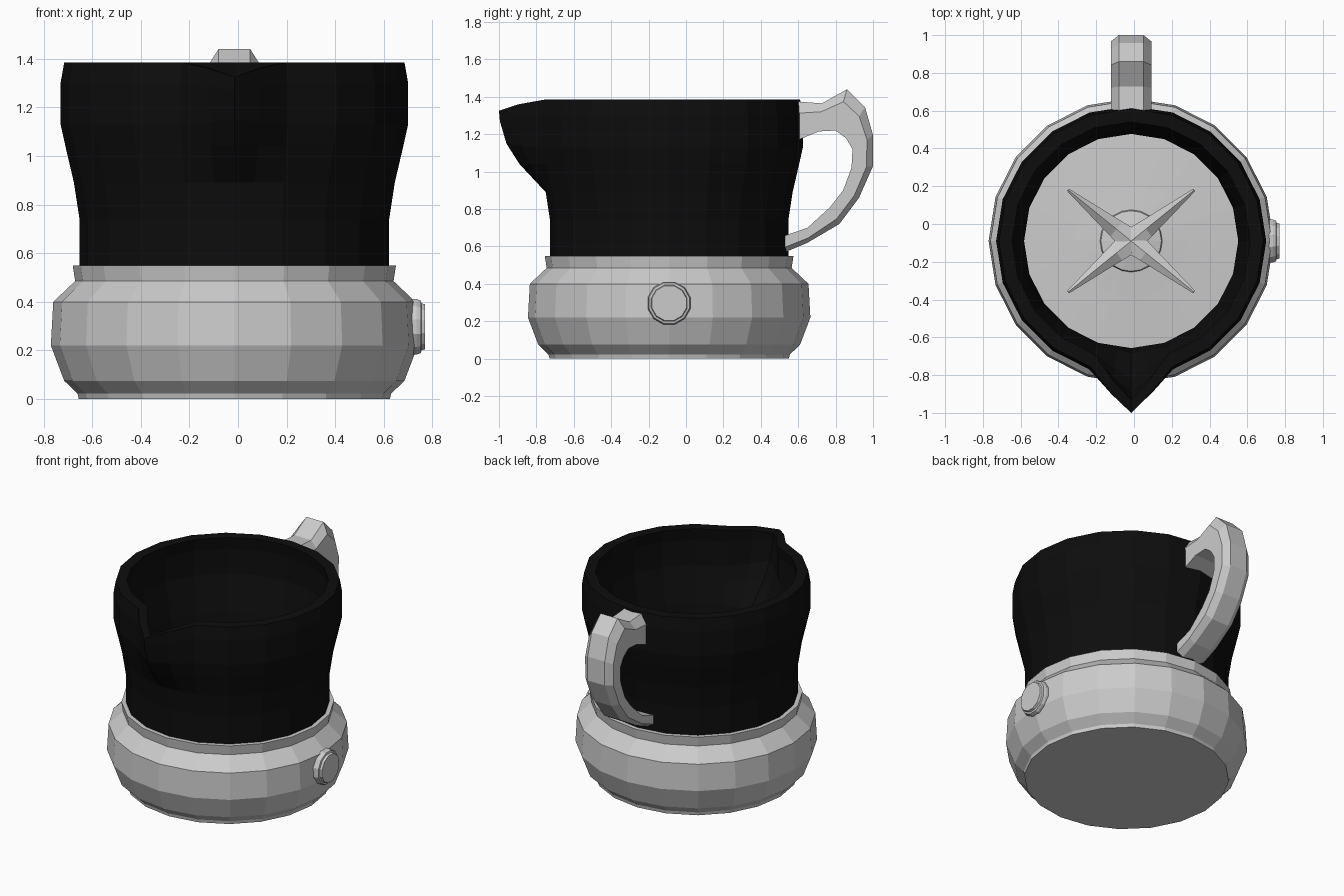
import bpy, bmesh
from math import sin, cos, radians, pi
from mathutils import Vector

if "Cube" in bpy.data.objects:
    bpy.data.objects.remove(bpy.data.objects["Cube"])

CX, CY = -0.015, -0.09      # axis of the round body


def loft(name, rings, wrap=False, material=None):
    """Skin a list of equal-length point rings; cap the ends or wrap round."""
    bm = bmesh.new()
    vs = [[bm.verts.new(p) for p in ring] for ring in rings]
    n = len(vs[0])
    pairs = list(zip(vs, vs[1:])) + ([(vs[-1], vs[0])] if wrap else [])
    for a, b in pairs:
        for i in range(n):
            j = (i + 1) % n
            bm.faces.new((a[i], a[j], b[j], b[i]))
    if not wrap:
        bm.faces.new(vs[0])
        bm.faces.new(vs[-1])
    bmesh.ops.recalc_face_normals(bm, faces=bm.faces)
    mesh = bpy.data.meshes.new(name)
    bm.to_mesh(mesh)
    bm.free()
    obj = bpy.data.objects.new(name, mesh)
    bpy.context.collection.objects.link(obj)
    if material:
        mesh.materials.append(material)
    return obj


def circle(r, z, n=20):
    return [(CX + r * sin(2 * pi * i / n), CY - r * cos(2 * pi * i / n), z) for i in range(n)]


black = bpy.data.materials.new("black_glass")
black.diffuse_color = (0.004, 0.004, 0.004, 1)
black.use_nodes = True
black.node_tree.nodes["Principled BSDF"].inputs["Base Color"].default_value = black.diffuse_color

# Motor base with a shallow domed floor inside the jug
base = [(0.64, 0), (0.645, 0.022), (0.70, 0.075), (0.755, 0.22), (0.745, 0.40),
        (0.655, 0.485), (0.665, 0.55), (0.57, 0.55), (0.30, 0.565), (0.17, 0.575)]
loft("motor_base", [circle(r, z) for r, z in base])

# Blade hub and four crossed blades
loft("blade_hub", [circle(0.17, 0.56), circle(0.16, 0.59), circle(0.07, 0.61), circle(0.06, 0.66)])
for k, ang in enumerate((39, 141, 219, 321)):
    d = Vector((cos(radians(ang)), sin(radians(ang)), 0))
    s = Vector((-d.y, d.x, 0))
    rings = []
    for dist, half, z in ((0, 0.065, 0.65), (0.10, 0.05, 0.66), (0.43, 0.008, 0.73)):
        c = Vector((CX, CY, z)) + d * dist
        rings.append([c - s * half, c + s * half, c + Vector((0, 0, 0.02))])
    loft(f"blade_{k + 1}", rings)


# Jug: 20-sided wall with a pulled-out pouring spout at the front
def jug_ring(r, z, pull, drop):
    pts = []
    for a in [0, 7.4] + [18 * i for i in range(1, 20)] + [352.6]:
        rr, zz = r, z
        if a == 0:
            rr, zz = r + pull, z - drop
        elif a in (7.4, 352.6):
            rr, zz = r * 0.988 + pull * 0.58, z - drop * 0.42
        t = radians(a)
        pts.append((CX + rr * sin(t), CY - rr * cos(t), zz))
    return pts


wall = [(0.637, 0.54, 0, 0), (0.637, 0.74, 0, 0), (0.66, 0.89, 0, 0), (0.695, 1.04, 0.105, 0),
        (0.715, 1.13, 0.155, -0.02), (0.715, 1.30, 0.19, 0.03), (0.70, 1.385, 0.21, 0.06)]
outer = [jug_ring(*w) for w in wall]
inner = [jug_ring(r - 0.07, z, p, d) for r, z, p, d in reversed(wall)]
loft("jug", outer + inner, wrap=True, material=black)

# Handle: outer and inner side-view outlines, chamfered on the outside
out_line = [(0.59, 1.375), (0.727, 1.365), (0.86, 1.44), (0.957, 1.345), (1.0, 1.195),
            (1.0, 1.03), (0.925, 0.86), (0.82, 0.72), (0.65, 0.62), (0.52, 0.565)]
in_line = [(0.59, 1.165), (0.71, 1.215), (0.80, 1.22), (0.855, 1.18), (0.89, 1.12),
           (0.885, 1.02), (0.84, 0.90), (0.77, 0.81), (0.65, 0.70), (0.52, 0.655)]
sections = []
for o, i in zip(out_line, in_line):
    o, i = Vector((CX, *o)), Vector((CX, *i))
    m = o.lerp(i, 0.3)
    w, c = Vector((0.107, 0, 0)), Vector((0.065, 0, 0))
    sections.append([o - c, o + c, m + w, i + w, i - w, m - w])
loft("handle", sections)

# Round control button on the right side
button = [(0.66, 0.118), (0.735, 0.118), (0.752, 0.112), (0.755, 0.10), (0.77, 0.096)]
loft("button", [[(x, CY + r * cos(2 * pi * (i + 0.5) / 12), 0.297 + r * sin(2 * pi * (i + 0.5) / 12))
                 for i in range(12)] for x, r in button])
